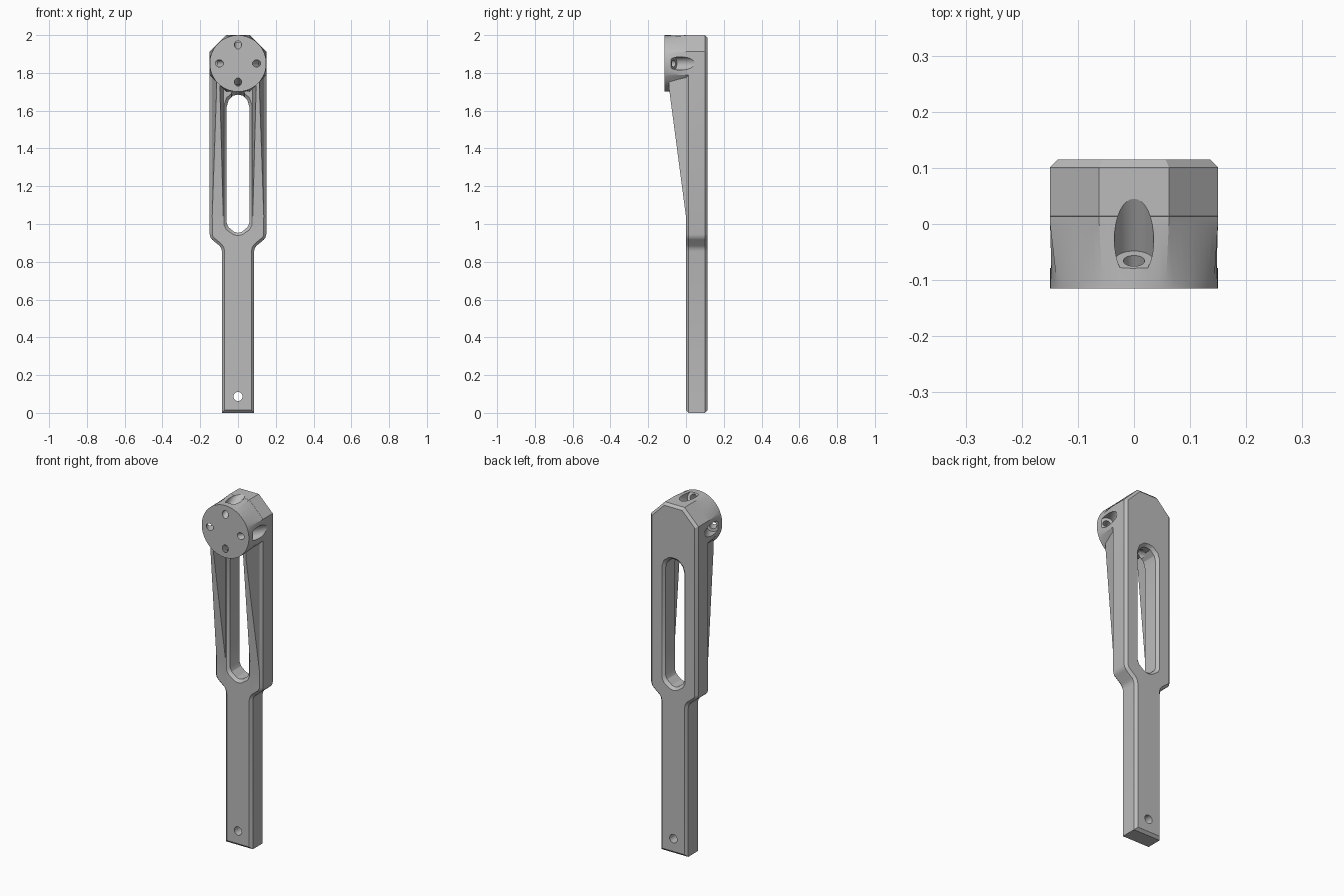
import bpy, bmesh, math
from mathutils import Matrix, Vector

if "Cube" in bpy.data.objects:
    bpy.data.objects.remove(bpy.data.objects["Cube"])

metal = bpy.data.materials.new("grey_metal")
metal.use_nodes = True
GREY = (0.5, 0.5, 0.5, 1)
metal.diffuse_color = GREY
metal.node_tree.nodes["Principled BSDF"].inputs["Base Color"].default_value = GREY

HEAD_Z, R = 1.85, 0.15


def finish(name, bm):
    bmesh.ops.recalc_face_normals(bm, faces=bm.faces)
    mesh = bpy.data.meshes.new(name)
    bm.to_mesh(mesh)
    bm.free()
    mesh.materials.append(metal)
    obj = bpy.data.objects.new(name, mesh)
    bpy.context.collection.objects.link(obj)
    return obj


def loft(name, layers, chamfer=0):
    """Skin a list of (y, [(x, z), ...]) rings, optionally chamfering both end rims."""
    bm = bmesh.new()
    rings = [[bm.verts.new((x, y, z)) for x, z in pts] for y, pts in layers]
    n = len(rings[0])
    for a, b in zip(rings, rings[1:]):
        for i in range(n):
            j = (i + 1) % n
            bm.faces.new((a[i], a[j], b[j], b[i]))
    caps = [bm.faces.new(rings[0]), bm.faces.new(rings[-1])]
    if chamfer:
        rims = [e for f in caps for e in f.edges]
        bmesh.ops.recalc_face_normals(bm, faces=bm.faces)
        bmesh.ops.bevel(bm, geom=rims, offset=chamfer, segments=1, affect="EDGES")
    return finish(name, bm)


def rod(name, radius, start, direction, length):
    """Cylinder running from a start point along a direction."""
    bm = bmesh.new()
    d = Vector(direction).normalized()
    turn = d.to_track_quat("Z", "Y").to_matrix().to_4x4()
    place = Matrix.Translation(Vector(start) + d * length / 2) @ turn
    bmesh.ops.create_cone(bm, cap_ends=True, segments=32, radius1=radius,
                          radius2=radius, depth=length, matrix=place)
    return finish(name, bm)


def combine(target, tool, operation):
    mod = target.modifiers.new(operation.lower(), "BOOLEAN")
    mod.operation, mod.solver, mod.object = operation, "EXACT", tool
    bpy.context.view_layer.objects.active = target
    bpy.ops.object.modifier_apply(modifier=mod.name)
    bpy.data.objects.remove(tool)


def mirrored(half):
    return half + [(-x, z) for x, z in reversed(half) if x > 0]


# Bar: narrow grip, filleted shoulders, eight-sided top
c = R * math.tan(math.pi / 8)
side = [(0.085, 0), (0.085, 0.855), (0.089, 0.872), (0.097, 0.884), (0.137, 0.917),
        (0.146, 0.929), (R, 0.945), (R, HEAD_Z + c), (c, 2)]
outline = mirrored(side)
body = loft("handle_body", [(0, outline), (0.115, outline)], 0.014)


# Head: round front face blending back into the eight-sided top
def head_ring(blend, count=64):
    pts = []
    for i in range(count):
        a = 2 * math.pi * i / count
        off = (a + math.pi / 8) % (math.pi / 4) - math.pi / 8
        r = (R - 0.0004) * (1 + blend * (1 / math.cos(off) - 1))
        pts.append((r * math.cos(a), HEAD_Z + r * math.sin(a)))
    return pts


head = loft("head", [(-0.115, head_ring(0)), (-0.1, head_ring(0)),
                     (0, head_ring(1)), (0.03, head_ring(1))])
combine(body, head, "UNION")

# Tapered ribs bracing the head on both sides of the slot
for s in (1, -1):
    bm = bmesh.new()
    for x, y, z in [(0.077, 0.005, 1.0), (0.138, 0.005, 1.0),
                    (0.077, 0.005, 1.82), (0.138, 0.005, 1.82),
                    (0.096, -0.09, 1.72), (0.113, -0.09, 1.72),
                    (0.096, -0.09, 1.78), (0.113, -0.09, 1.78)]:
        bm.verts.new((s * x, y, z))
    bmesh.ops.convex_hull(bm, input=bm.verts)
    combine(body, finish("rib", bm), "UNION")

# Long slot with flared rims front and back
hole = mirrored([(0, 0.953), (0.02, 0.958), (0.05, 0.983), (0.06, 1.005),
                 (0.06, 1.62), (0.05, 1.655), (0.025, 1.68), (0, 1.685)])
mid = 1.32
flare = [(x * 1.25, mid + (z - mid) * 1.045) for x, z in hole]
slot = loft("slot_cutter", [(-0.002, flare), (0.015, hole), (0.1, hole), (0.117, flare)])
combine(body, slot, "DIFFERENCE")

# Four slanted screw holes, each opening into a wider pocket on the head's rim
tilt = math.radians(30)
for k in range(4):
    out = Vector((math.cos(k * math.pi / 2), 0, math.sin(k * math.pi / 2)))
    axis = out * math.sin(tilt) + Vector((0, math.cos(tilt), 0))
    entry = Vector((0, -0.115, HEAD_Z)) + out * 0.098
    combine(body, rod("screw_hole", 0.019, entry - axis * 0.03, axis, 0.12), "DIFFERENCE")
    combine(body, rod("screw_pocket", 0.035, entry + axis * 0.057, axis, 0.15), "DIFFERENCE")

# Hanging hole near the foot
combine(body, rod("hanging_hole", 0.024, (0, -0.1, 0.087), (0, 1, 0), 0.3), "DIFFERENCE")

# Smooth the round parts, keep the chamfers crisp
bpy.ops.object.select_all(action="DESELECT")
body.select_set(True)
bpy.context.view_layer.objects.active = body
bpy.ops.object.shade_smooth_by_angle(angle=math.radians(25))
